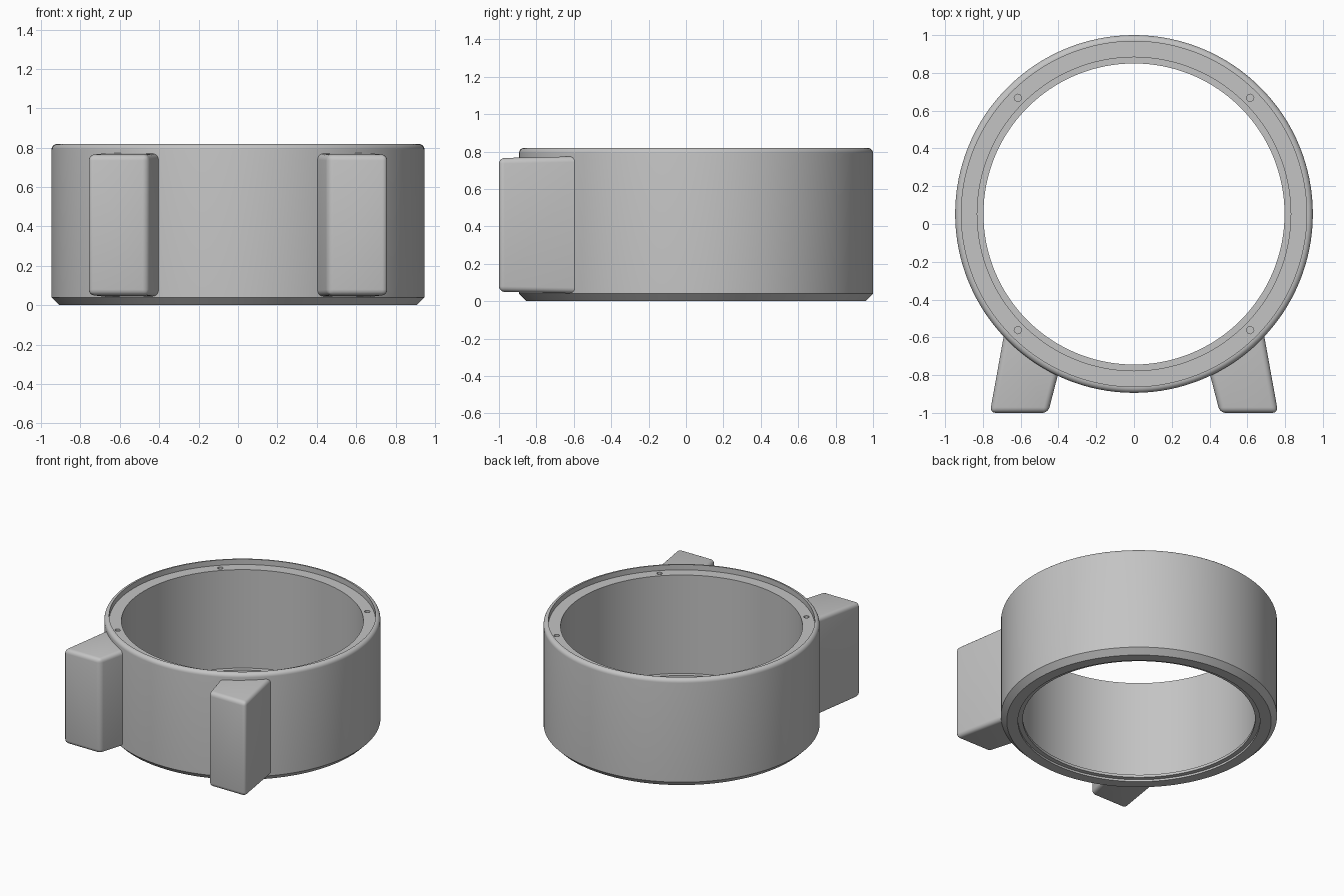
import bpy, bmesh, math
from mathutils import Matrix, Vector

cube = bpy.data.objects.get("Cube")
if cube:
    bpy.data.objects.remove(cube, do_unlink=True)

CENTRE_Y = 0.053
TOP = 0.82

grey = bpy.data.materials.new("plain_grey")
grey.use_nodes = True
grey.diffuse_color = (0.55, 0.55, 0.55, 1)
grey.node_tree.nodes["Principled BSDF"].inputs["Base Color"].default_value = grey.diffuse_color


def make_object(name, bm):
    bmesh.ops.recalc_face_normals(bm, faces=bm.faces)
    mesh = bpy.data.meshes.new(name)
    bm.to_mesh(mesh)
    bm.free()
    mesh.materials.append(grey)
    obj = bpy.data.objects.new(name, mesh)
    bpy.context.collection.objects.link(obj)
    return obj


def activate(obj):
    bpy.ops.object.select_all(action="DESELECT")
    obj.select_set(True)
    bpy.context.view_layer.objects.active = obj


def smooth(obj):
    activate(obj)
    bpy.ops.object.shade_smooth_by_angle(angle=math.radians(30))


# Ring wall: chamfered foot, rounded rim, recessed top ledge, inner lip
fillet = 0.03
profile = [(0.83, 0), (0.907, 0), (0.947, 0.04)]
for i in range(7):
    a = i / 6 * math.pi / 2
    profile.append((0.917 + fillet * math.cos(a), TOP - fillet + fillet * math.sin(a)))
profile += [(0.914, TOP), (0.914, 0.78), (0.83, 0.78),
            (0.83, 0.035), (0.797, 0.035), (0.797, 0.015), (0.83, 0.015)]

bm = bmesh.new()
verts = [bm.verts.new((r, 0, z)) for r, z in profile]
edges = [bm.edges.new((v, verts[(i + 1) % len(verts)])) for i, v in enumerate(verts)]
bmesh.ops.spin(bm, geom=verts + edges, cent=(0, 0, 0), axis=(0, 0, 1),
               angle=math.tau, steps=128, use_merge=True)
bmesh.ops.remove_doubles(bm, verts=bm.verts, dist=0.0001)
bmesh.ops.translate(bm, verts=bm.verts, vec=(0, CENTRE_Y, 0))
ring = make_object("ring_body", bm)

# Four screw holes in the ledge
bm = bmesh.new()
for i in range(4):
    a = math.pi / 4 + i * math.pi / 2
    place = Matrix.Translation((0.87 * math.cos(a), CENTRE_Y + 0.87 * math.sin(a), 0.74))
    bmesh.ops.create_cone(bm, cap_ends=True, segments=24, radius1=0.019,
                          radius2=0.019, depth=0.2, matrix=place)
cutter = make_object("hole_cutter", bm)
cutter.hide_render = True
cut = ring.modifiers.new("screw_holes", "BOOLEAN")
cut.operation = "DIFFERENCE"
cut.solver = "EXACT"
cut.object = cutter
activate(ring)
bpy.ops.object.modifier_apply(modifier=cut.name)
bpy.data.objects.remove(cutter, do_unlink=True)
smooth(ring)


# Tapered front lugs with rounded edges, rooted inside the ring wall
def make_lug(name, side):
    plan = [(0.455, -1.0), (0.763, -1.0), (0.68, -0.54), (0.385, -0.73)]
    bm = bmesh.new()
    loops = []
    for level, flare in ((0.05, -0.01), (0.765, 0.01)):
        loops.append([bm.verts.new((side * x, y, level + flare * (y + 1) / 0.46))
                      for x, y in plan])
    low, high = loops
    bm.faces.new(low)
    bm.faces.new(high)
    for i in range(4):
        j = (i + 1) % 4
        bm.faces.new((low[i], low[j], high[j], high[i]))
    rounded = [e for e in bm.edges if any(v.co.y < -0.99 for v in e.verts)]
    bmesh.ops.bevel(bm, geom=rounded, offset=0.03, segments=5, profile=0.5, affect="EDGES")
    smooth(make_object(name, bm))


make_lug("left_lug", 1)
make_lug("right_lug", -1)
